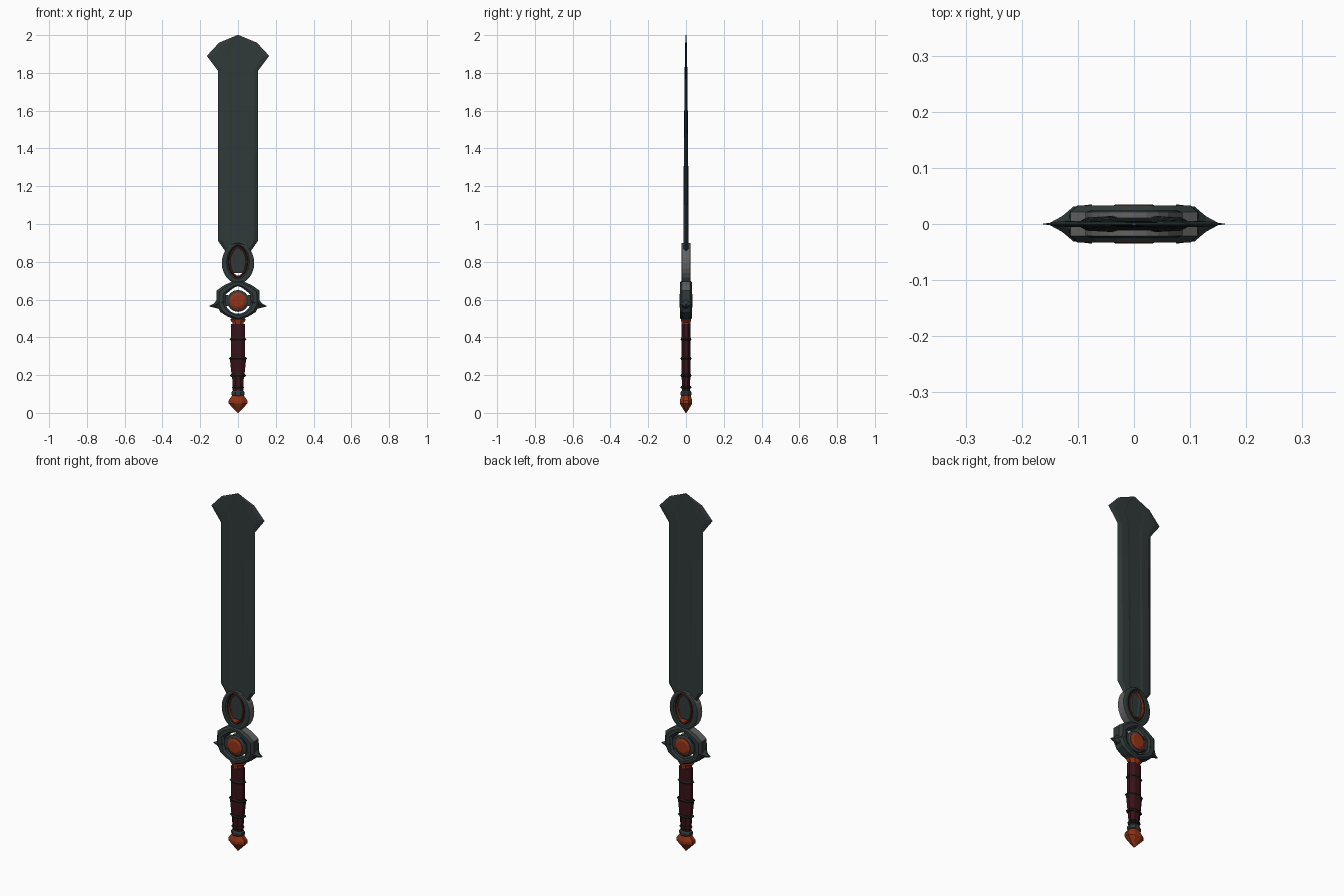
import bpy, bmesh, math
from mathutils import Vector

if "Cube" in bpy.data.objects:
    bpy.data.objects.remove(bpy.data.objects["Cube"])


def material(name, rgb):
    m = bpy.data.materials.new(name)
    m.diffuse_color = (*rgb, 1)
    m.use_nodes = True
    m.node_tree.nodes["Principled BSDF"].inputs["Base Color"].default_value = m.diffuse_color
    return m


STEEL = material("dark steel", (0.030, 0.042, 0.041))
GREY = material("worn grey", (0.125, 0.125, 0.125))
RED = material("ember red", (0.29, 0.032, 0.008))
LEATHER = material("dark red leather", (0.042, 0.006, 0.009))
BLACK = material("blackened band", (0.014, 0.012, 0.013))


def finish(name, bm, mats, rule=None):
    bmesh.ops.remove_doubles(bm, verts=bm.verts, dist=1e-5)
    bmesh.ops.recalc_face_normals(bm, faces=bm.faces)
    if rule:
        for f in bm.faces:
            f.material_index = rule(f)
    me = bpy.data.meshes.new(name)
    bm.to_mesh(me)
    bm.free()
    for m in mats:
        me.materials.append(m)
    ob = bpy.data.objects.new(name, me)
    bpy.context.collection.objects.link(ob)
    return ob


def loft(name, sections, mats, rule=None, closed=False):
    """Skin closed cross-sections; cap the ends, or join last to first."""
    bm = bmesh.new()
    rows = [[bm.verts.new(p) for p in s] for s in sections]
    n = len(rows[0])
    pairs = list(zip(rows, rows[1:])) + ([(rows[-1], rows[0])] if closed else [])
    for a, b in pairs:
        for i in range(n):
            j = (i + 1) % n
            bm.faces.new((a[i], a[j], b[j], b[i]))
    if not closed:
        bm.faces.new(rows[0])
        bm.faces.new(rows[-1])
    return finish(name, bm, mats, rule)


def turned(name, profile, mat, sides=8):
    """Flattened turned part: profile of (z, half width, half depth)."""
    def ring(z, rx, ry):
        k = 1 / math.cos(math.pi / sides)
        return [(rx * k * math.cos(a), ry * k * math.sin(a), z)
                for a in ((i + 0.5) * math.tau / sides for i in range(sides))]
    return loft(name, [ring(*p) for p in profile], [mat])


def frame(name, outer, inner, d, mats, rule=None, edge=0.65):
    """Bevelled closed frame from right-hand half outlines (top to bottom)."""
    outer = outer + [(-x, z) for x, z in outer[-2:0:-1]]
    inner = inner + [(-x, z) for x, z in inner[-2:0:-1]]
    secs = []
    for o, i in zip(outer, inner):
        def at(t, y):
            return (o[0] + (i[0] - o[0]) * t, y, o[1] + (i[1] - o[1]) * t)
        secs.append([at(0, -d * edge), at(.3, -d), at(.75, -d), at(1, -d * .75),
                     at(1, d * .75), at(.75, d), at(.3, d), at(0, d * edge)])
    return loft(name, secs, mats, rule, closed=True)


# Blade: bevelled edges, shallow fuller and flared axe-like tip
def blade_section(z, w, t):
    cols = [(1, 0), (.8, .85), (.42, 1), (.3, .8)]
    half = [(w * f, t * g) for f, g in cols]
    front = half + [(-x, y) for x, y in half[::-1]]
    back = [(x, -y) for x, y in front[-2:0:-1]]
    return [(x, -y, z) for x, y in front + back]


loft("blade", [blade_section(*r) for r in (
    (.74, .035, .013), (.86, .07, .014), (.91, .105, .014), (1.1, .105, .0135),
    (1.36, .105, .0115), (1.63, .105, .009), (1.81, .105, .007),
    (1.89, .165, .0055), (1.96, .1, .004), (2.0, .004, .003))], [STEEL])


# Upper oval of the guard, with its red lining
def oval(w, h, c, power=1.0, n=12):
    pts = []
    for i in range(n + 1):
        a = math.pi * i / n
        pts.append((w * max(math.sin(a), 0) ** power if 0 < i < n else 0,
                    c + h * math.cos(a)))
    return pts


def grey_walls(f):
    return 1 if abs(f.normal.y) < .3 else 0


frame("upper_guard_oval", oval(.086, .107, .793), oval(.052, .085, .8, 1.15),
      .025, [STEEL, GREY], grey_walls, .85)
frame("oval_black_line", oval(.056, .089, .8, 1.15), oval(.046, .08, .8, 1.2),
      .021, [BLACK])
frame("oval_red_lining", oval(.049, .083, .8, 1.2), oval(.041, .074, .8, 1.25),
      .022, [RED])

# Lower angular frame of the guard
frame("lower_guard_frame",
      [(0, .70), (.033, .695), (.075, .675), (.113, .648), (.115, .575),
       (.095, .535), (.055, .51), (0, .492)],
      [(0, .672), (.022, .662), (.045, .645), (.066, .625), (.068, .585),
       (.058, .555), (.036, .535), (0, .52)],
      .033, [STEEL, GREY],
      lambda f: 1 if abs(f.normal.y) < .3 and f.calc_center_median().z > .65 else 0)

# Side spikes
for side, s in (("right", 1), ("left", -1)):
    def spike(x, z0, z1, d):
        zm = (z0 + z1) / 2
        return [(s * x, -d, zm), (s * x, -d * .3, z0), (s * x, d * .3, z0),
                (s * x, d, zm), (s * x, d * .3, z1), (s * x, -d * .3, z1)]
    loft(side + "_spike", [spike(.075, .548, .625, .035), spike(.108, .552, .605, .031),
                           spike(.128, .558, .578, .014), spike(.152, .563, .567, .001)],
         [STEEL])


# Round gem in a dark setting, showing on both faces
def disc(name, layers, mat, cz=.593, n=16):
    loft(name, [[(r * math.cos(i * math.tau / n), y, cz + r * math.sin(i * math.tau / n))
                 for i in range(n)] for y, r in layers], [mat])


disc("gem_setting", [(-.026, .048), (-.02, .058), (.02, .058), (.026, .048)], STEEL)
disc("gem", [(-.035, .032), (-.029, .045), (.029, .045), (.035, .032)], RED)
for s in (-1, 1):
    x0, x1 = sorted((s * .05, s * .085))
    loft("setting_arm", [[(x, -.022, .565), (x, .022, .565), (x, .022, .625), (x, -.022, .625)]
                         for x in (x0, x1)], [STEEL])

# Collar, grip, bands and pommel
turned("guard_socket", [(.49, .025, .022), (.505, .04, .025), (.525, .03, .022)], STEEL)
turned("red_collar", [(.465, .03, .023), (.478, .03, .024), (.494, .043, .027),
                      (.502, .02, .02)], RED)
turned("grip", [(.105, .027, .02), (.19, .031, .023), (.2, .034, .023), (.285, .043, .025),
                (.295, .037, .024), (.39, .037, .025), (.47, .037, .024)], LEATHER)
for z, w in ((.39, .044), (.288, .049), (.198, .043), (.135, .033)):
    turned("grip_band", [(z - .007, w - .006, .025), (z, w, .029), (z + .007, w - .006, .025)],
           BLACK)
turned("pommel_ring", [(.088, .028, .024), (.095, .034, .028), (.11, .034, .028),
                       (.118, .028, .023)], STEEL)
turned("pommel", [(0.0, .003, .003), (.05, .05, .033), (.065, .05, .033), (.095, .029, .024)],
       RED)
